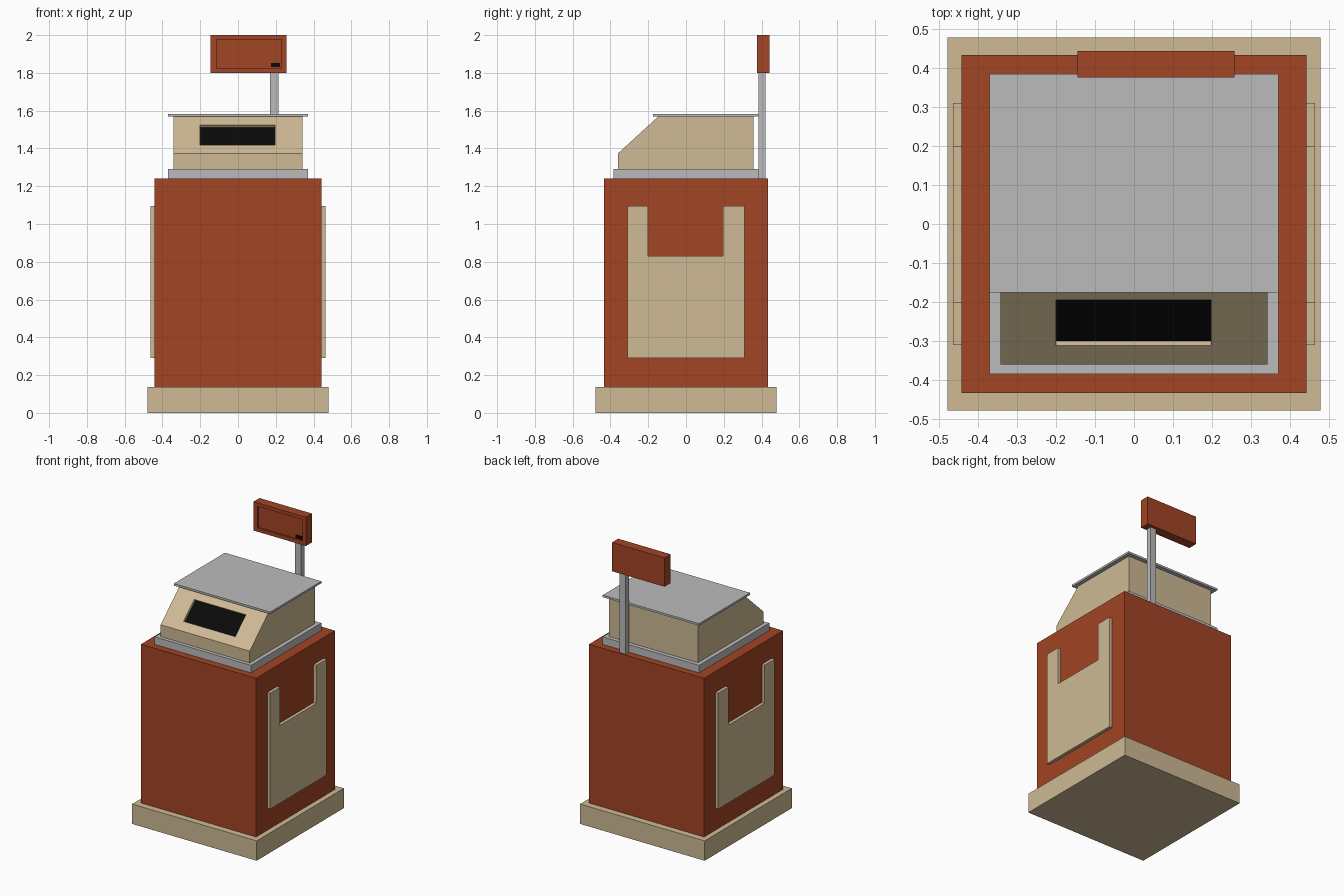
import bpy, bmesh
from mathutils import Vector

if "Cube" in bpy.data.objects:
    bpy.data.objects.remove(bpy.data.objects["Cube"])


def material(name, rgb):
    m = bpy.data.materials.new(name)
    m.diffuse_color = (*rgb, 1)
    m.use_nodes = True
    m.node_tree.nodes["Principled BSDF"].inputs["Base Color"].default_value = m.diffuse_color
    return m


RED = material("rust red", (0.36, 0.058, 0.018))
TAN = material("warm tan", (0.62, 0.49, 0.30))
GREY = material("light grey", (0.50, 0.50, 0.50))
BLACK = material("black", (0.003, 0.003, 0.003))


def finish(name, bm, *mats):
    bmesh.ops.recalc_face_normals(bm, faces=bm.faces[:])
    me = bpy.data.meshes.new(name)
    bm.to_mesh(me)
    bm.free()
    for m in mats:
        me.materials.append(m)
    ob = bpy.data.objects.new(name, me)
    bpy.context.collection.objects.link(ob)
    return ob


def prism(profile, x0, x1):
    """Extrude a (y, z) outline along x."""
    bm = bmesh.new()
    f = bm.faces.new([bm.verts.new((x0, y, z)) for y, z in profile])
    r = bmesh.ops.extrude_face_region(bm, geom=[f])
    bmesh.ops.translate(bm, vec=(x1 - x0, 0, 0),
                        verts=[v for v in r["geom"] if isinstance(v, bmesh.types.BMVert)])
    bmesh.ops.recalc_face_normals(bm, faces=bm.faces[:])
    return bm


def block(x0, x1, y0, y1, z0, z1):
    return prism([(y0, z0), (y1, z0), (y1, z1), (y0, z1)], x0, x1)


def recess(bm, direction, x0, x1, low, high, depth, slot=0):
    """Sink a rectangular window into the face that points most along direction."""
    bm.normal_update()
    face = max(bm.faces, key=lambda f: f.normal.dot(Vector(direction).normalized()))
    n = face.normal.copy()
    bmesh.ops.inset_individual(bm, faces=[face], thickness=0.01)
    c = face.calc_center_median()
    for v in face.verts:
        y, z = high if v.co.z > c.z else low
        v.co = (x1 if v.co.x > c.x else x0, y, z)
    floor = bmesh.ops.extrude_discrete_faces(bm, faces=[face])["faces"][0]
    bmesh.ops.translate(bm, vec=-n * depth, verts=floor.verts[:])
    floor.material_index = slot


# Plinth and cabinet
finish("plinth", block(-.478, .478, -.478, .478, 0, .138), TAN)
finish("cabinet", block(-.442, .442, -.433, .433, .138, 1.24), RED)

# Notched panels on both sides
notched = [(-.31, .29), (.31, .29), (.31, 1.095), (.197, 1.095),
           (.197, .83), (-.2, .83), (-.2, 1.095), (-.31, 1.095)]
for side, name in ((-1, "left_panel"), (1, "right_panel")):
    finish(name, prism(notched, side * .44, side * .464), TAN)

# Scale tray, sloped housing with dark display window, weighing plate
finish("tray", block(-.37, .37, -.385, .385, 1.24, 1.292), GREY)
housing = prism([(-.36, 1.292), (.357, 1.292), (.357, 1.568),
                 (-.148, 1.568), (-.36, 1.374)], -.342, .342)
slope = lambda y: (y, 1.374 + (y + .36) * .194 / .212)
recess(housing, (0, -.194, .212), -.2, .197, slope(-.312), slope(-.195), .018, 1)
finish("housing", housing, TAN, BLACK)
finish("weighing_plate", block(-.37, .37, -.175, .385, 1.568, 1.582), GREY)

# Post and raised display
finish("post", block(.17, .215, .385, .422, 1.24, 1.81), GREY)
head = block(-.145, .258, .376, .443, 1.8, 2)
recess(head, (0, -1, 0), -.115, .231, (.376, 1.826), (.376, 1.976), .012)
finish("display_head", head, RED)
finish("indicator", block(.175, .222, .383, .389, 1.831, 1.852), BLACK)
